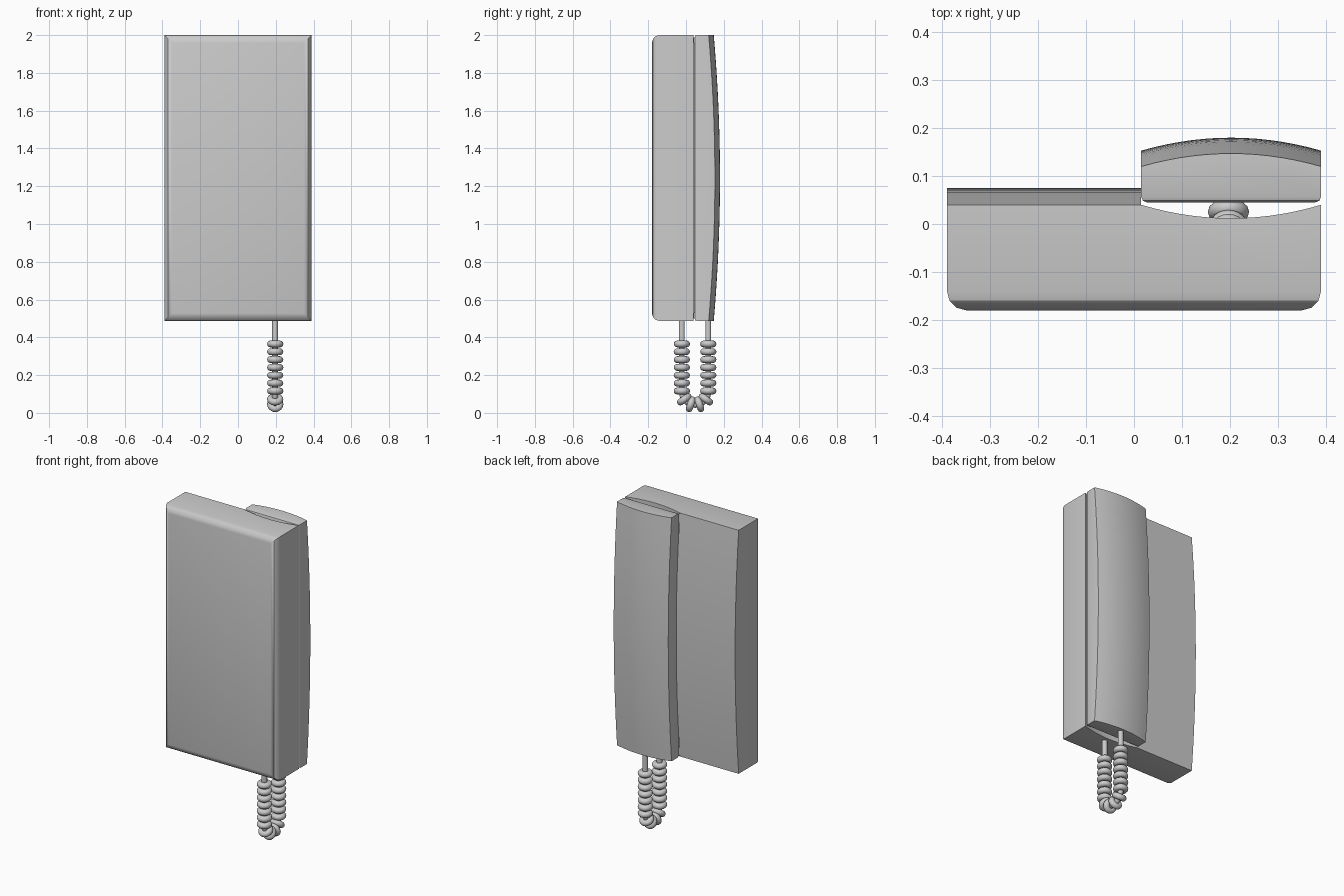
import bpy, bmesh, math
from mathutils import Vector

if "Cube" in bpy.data.objects:
    bpy.data.objects.remove(bpy.data.objects["Cube"])

Z0, Z1, STEPS = 0.487, 2.0, 20


def bulge(t, h):
    # lengthwise swell, t from 0 to 1
    return h * (1 - (2 * t - 1) ** 2)


def arc(x0, x1, y_edge, sag, n=14):
    # shallow arc across the width
    return [(x0 + (x1 - x0) * i / n, y_edge + bulge(i / n, sag)) for i in range(n + 1)]


def loft(name, section, front_y, radius, segments):
    # stack the sections along z, cap, then round the front edges
    bm = bmesh.new()
    rings = []
    for k in range(STEPS + 1):
        t = k / STEPS
        z = Z0 + (Z1 - Z0) * t
        rings.append([bm.verts.new((x, y, z)) for x, y in section(t)])
    n = len(rings[0])
    for a, b in zip(rings, rings[1:]):
        for i in range(n):
            j = (i + 1) % n
            bm.faces.new((a[i], a[j], b[j], b[i]))
    bm.faces.new(rings[0][::-1])
    bm.faces.new(rings[-1])
    bmesh.ops.recalc_face_normals(bm, faces=bm.faces[:])
    bmesh.ops.dissolve_limit(bm, angle_limit=math.radians(0.1),
                             verts=bm.verts[:], edges=bm.edges[:])
    front = [e for e in bm.edges
             if all(abs(v.co.y - front_y) < 1e-4 for v in e.verts)]
    bmesh.ops.bevel(bm, geom=front, offset=radius, segments=segments,
                    profile=0.5, affect='EDGES')
    mesh = bpy.data.meshes.new(name)
    bm.to_mesh(mesh)
    bm.free()
    ob = bpy.data.objects.new(name, mesh)
    bpy.context.collection.objects.link(ob)
    smooth(ob)
    return ob


def smooth(ob, angle=30):
    bpy.ops.object.select_all(action='DESELECT')
    ob.select_set(True)
    bpy.context.view_layer.objects.active = ob
    bpy.ops.object.shade_smooth_by_angle(angle=math.radians(angle))


# wall body: swelling panel on the left, hollow cradle on the right
def body_section(t):
    y = 0.04 + bulge(t, 0.035)
    return ([(-0.39, -0.18), (0.39, -0.18)]
            + arc(0.39, 0.015, 0.04, -0.028)
            + [(0.0145, y), (-0.39, y)])


# handset: flat inner face, back curved both ways
def handset_section(t):
    return ([(0.015, 0.045), (0.39, 0.045)]
            + arc(0.39, 0.015, 0.12 + bulge(t, 0.033), 0.027))


loft("wall_body", body_section, -0.18, 0.04, 3)
loft("handset", handset_section, 0.045, 0.012, 2)

# cord core: down from the body, round a loop and up to the handset
CX, CY, CZ, R = 0.197, 0.048, 0.112, 0.07
path = [(CX, CY - R, 0.50)]
for i in range(17):
    a = math.pi * i / 16
    path.append((CX, CY - R * math.cos(a), CZ - R * math.sin(a)))
path.append((CX, CY + R, 0.50))
curve = bpy.data.curves.new("cord_core", 'CURVE')
curve.dimensions = '3D'
curve.bevel_depth = 0.016
curve.bevel_resolution = 3
curve.use_fill_caps = True
spline = curve.splines.new('POLY')
spline.points.add(len(path) - 1)
for p, co in zip(spline.points, path):
    p.co = (*co, 1)
bpy.context.collection.objects.link(bpy.data.objects.new("cord_core", curve))


# cord coils: one ring per turn, square to the path
def coil(y, z, direction):
    rot = Vector(direction).to_track_quat('Z', 'Y').to_euler()
    bpy.ops.mesh.primitive_torus_add(location=(CX, y, z), rotation=rot,
                                     major_radius=0.025, minor_radius=0.018,
                                     major_segments=24, minor_segments=12)
    bpy.context.object.name = "cord_coil"
    smooth(bpy.context.object, 60)


for side in (-1, 1):
    for i in range(7):
        coil(CY + side * R, 0.365 - i * 0.0415, (0, 0, 1))
for deg in (35, 71, 109, 145):
    a = math.radians(deg)
    coil(CY - R * math.cos(a), CZ - R * math.sin(a), (0, math.sin(a), -math.cos(a)))
